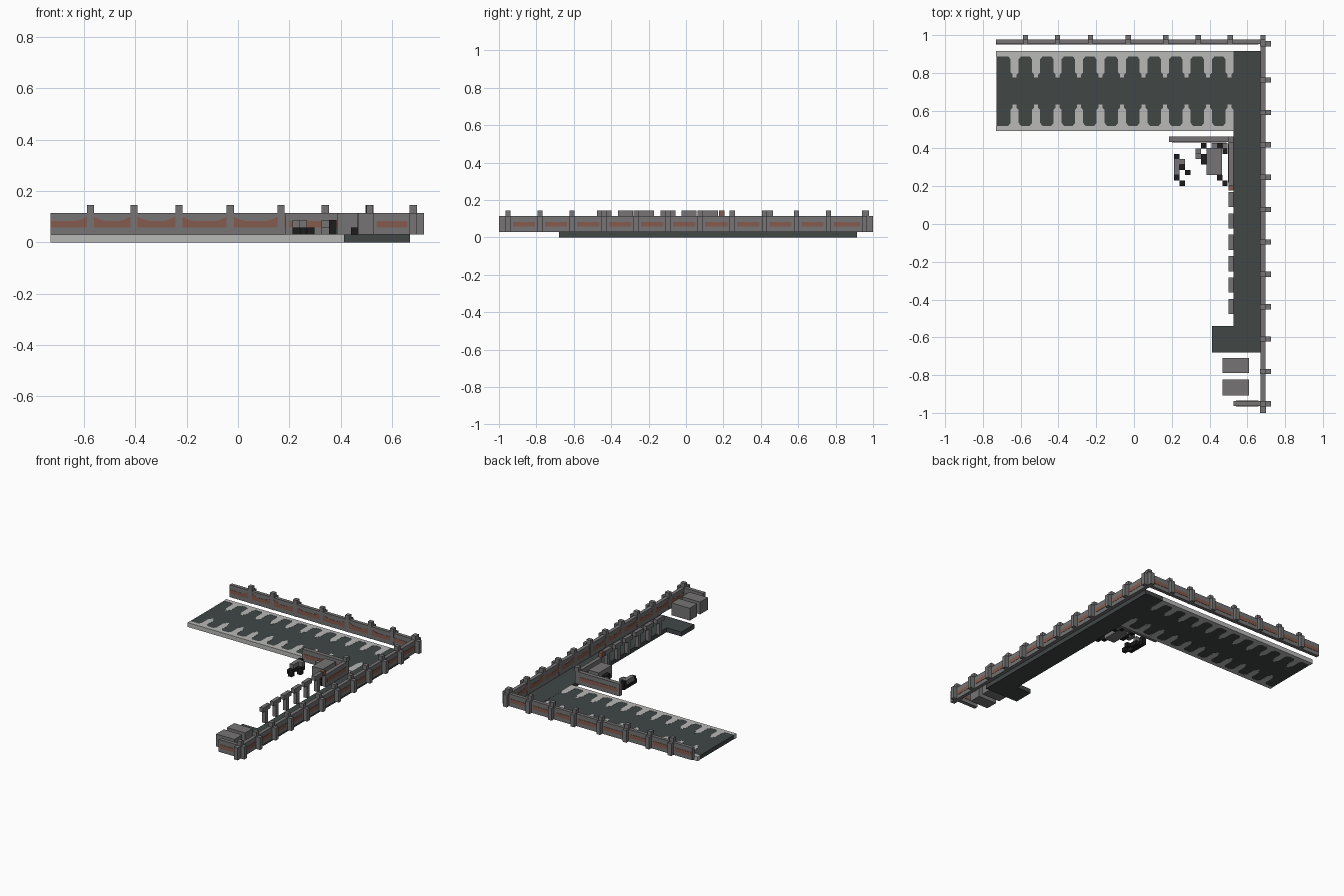
import bpy, bmesh
from mathutils import Vector

cube = bpy.data.objects.get("Cube")
if cube:
    bpy.data.objects.remove(cube, do_unlink=True)


def material(name, r, g, b):
    m = bpy.data.materials.new(name)
    m.use_nodes = True
    m.diffuse_color = (r, g, b, 1)
    bsdf = next(n for n in m.node_tree.nodes if n.type == 'BSDF_PRINCIPLED')
    bsdf.inputs["Base Color"].default_value = (r, g, b, 1)
    return m


GREY = material("wall grey", .18, .175, .175)
DARK = material("dark floor", .052, .063, .062)
LIGHT = material("light kerb", .48, .48, .475)
RUST = material("rust stripe", .235, .105, .078)
BLACK = material("black", .012, .012, .012)

FLOOR, WALL, TOP = .03, .115, .145


def finish(name, bm, mat):
    bmesh.ops.recalc_face_normals(bm, faces=bm.faces)
    me = bpy.data.meshes.new(name)
    bm.to_mesh(me)
    bm.free()
    me.materials.append(mat)
    ob = bpy.data.objects.new(name, me)
    bpy.context.scene.collection.objects.link(ob)
    return ob


def boxes(name, mat, ranges):
    """One object from boxes given as (x0, x1, y0, y1, z0, z1)."""
    bm = bmesh.new()
    for x0, x1, y0, y1, z0, z1 in ranges:
        vs = bmesh.ops.create_cube(bm, size=1)["verts"]
        for v in vs:
            v.co = (x1 if v.co.x > 0 else x0, y1 if v.co.y > 0 else y0,
                    z1 if v.co.z > 0 else z0)
    return finish(name, bm, mat)


def prisms(name, mat, outlines, depth):
    """One object from 3D outlines, each extruded by depth."""
    bm = bmesh.new()
    for pts in outlines:
        f = bm.faces.new([bm.verts.new(p) for p in pts])
        ext = bmesh.ops.extrude_face_region(bm, geom=[f])["geom"]
        bmesh.ops.translate(bm, vec=Vector(depth),
                            verts=[g for g in ext if isinstance(g, bmesh.types.BMVert)])
        bm.faces.ensure_lookup_table()
    return finish(name, bm, mat)


def stripe_outline(start, end, peaks, steps):
    """Painted band whose top edge sweeps up at each post."""
    top = []
    for i in range(steps + 1):
        u = start + (end - start) * i / steps
        rise = max([max(0, 1 - abs(u - p) / .07) ** 2 for p in peaks] + [0])
        top.append((u, .083 + .028 * rise))
    return [(start, .057), (end, .057)] + top[::-1]


# floors
boxes("corridor_floor", DARK, [(.526, .67, -.68, .915, 0, FLOOR),
                               (.413, .526, -.68, -.54, 0, FLOOR)])
boxes("road_surface", DARK, [(-.729, .526, .5, .907, .001, FLOOR - .001)])

# kerbs with a tooth between each pair of bays, mirrored across the road
MID = .7035
kerbs, teeth = [], []
for s in (1, -1):
    ya, yb = sorted((MID + s * .184, MID + s * .2115))
    kerbs.append((-.73, .526, ya, yb, 0, FLOOR))
    for k in range(11):
        cx = -.632 + .1138 * k
        half = [(.034, .184), (.021, .168), (.021, .098), (.01, .088), (.01, .072)]
        outline = [(cx - w, d) for w, d in half] + [(cx + w, d) for w, d in half[::-1]]
        teeth.append([(min(x, .526), MID + s * d, 0) for x, d in outline])
boxes("road_kerbs", LIGHT, kerbs)
prisms("bay_dividers", LIGHT, teeth, (0, 0, FLOOR))

# outer walls
boxes("back_wall", GREY, [(-.73, .67, .952, .976, FLOOR, WALL)])
boxes("side_wall", GREY, [(.67, .695, -.965, .976, FLOOR, WALL)])
boxes("front_wall", GREY, [(.527, .67, -.963, -.937, FLOOR, WALL)])

# posts: a raised cap over the wall and a lower buttress outside
back_posts = [-.574, -.405, -.23, -.03, .168, .34, .51]
side_posts = [-.952 + .1714 * i for i in range(11)] + [.955]
H = .014
posts = []
for x in back_posts + [.683]:
    posts += [(x - H, x + H, .95, .978, FLOOR, TOP),
              (x - H, x + H, .978, 1, FLOOR, WALL)]
for y in side_posts:
    posts += [(.668, .698, y - H, y + H, FLOOR, TOP),
              (.698, .725, y - H, y + H, FLOOR, WALL)]
posts.append((.668, .698, -1, -.96, FLOOR, WALL))
boxes("wall_posts", GREY, posts)

# stripes on the inner faces, swept up at the posts
prisms("back_wall_inner_stripe", RUST,
       [[(u, .9505, z) for u, z in stripe_outline(-.73, .66, back_posts[:-1], 160)]],
       (0, .002, 0))
prisms("side_wall_inner_stripe", RUST,
       [[(.6685, u, z) for u, z in stripe_outline(-.93, .94, side_posts, 200)]],
       (.002, 0, 0))

# stripes on the outer faces, broken between the posts
GAP = .026
ends = [-.73 - GAP] + back_posts + [.683]
boxes("back_wall_outer_stripe", RUST,
      [(a + GAP, b - GAP, .975, .978, .057, .083) for a, b in zip(ends, ends[1:])])
boxes("side_wall_outer_stripe", RUST,
      [(.694, .697, a + GAP, b - GAP, .057, .083)
       for a, b in zip(side_posts, side_posts[1:])])
boxes("front_wall_stripe", RUST, [(.54, .66, -.965, -.935, .057, .083)])

# inner corner wall
boxes("inner_wall", GREY, [(.185, .526, .434, .462, FLOOR, WALL),
                           (.5, .526, .205, .434, FLOOR, WALL),
                           (.498, .528, .432, .464, WALL, TOP)])
boxes("inner_wall_stripe", RUST, [(.2, .49, .432, .464, .057, .083),
                                  (.498, .528, .22, .425, .057, .083)])
boxes("inner_wall_end", RUST, [(.5, .526, .177, .205, WALL, TOP)])

# railing of separate T-shaped supports
rail = []
for i in range(6):
    y = -.437 + .1134 * i
    rail += [(.5, .526, y - .04, y + .04, WALL, TOP),
             (.5, .526, y - H, y + H, FLOOR, WALL)]
boxes("railing", GREY, rail)

# storage boxes
boxes("crates", GREY, [(.468, .608, -.79, -.71, FLOOR, WALL),
                       (.468, .608, -.907, -.822, FLOOR, WALL),
                       (.385, .466, .26, .402, FLOOR, WALL)])

# scattered debris blocks on a small grid
U = .0283


def blocks(name, mat, cells):
    boxes(name, mat, [(.213 + i * U, .213 + (i + 1) * U, .23 + j * U, .23 + (j + 1) * U,
                       FLOOR + k * U, FLOOR + (k + 1) * U) for i, j, k in cells])


blocks("black_debris", BLACK,
       [(0, 0, 0), (0, 1, 0), (0, 2, 0), (0, 3, 0), (0, 4, 0), (1, 2, 0), (1, 3, 0),
        (2, 1, 0), (1, -1, 0), (0, 4, 1), (5, 4, 0), (5, 4, 1), (5, 3, 0), (5, 3, 1),
        (5, 6, 0), (8, 6, 0), (9, 5, 0), (8, 0, 0), (9, -1, 0)])
blocks("grey_debris", GREY,
       [(0, 1, 1), (0, 2, 1), (0, 3, 1), (1, 3, 1), (4, 4, 0), (4, 5, 0), (4, 5, 1),
        (7, 6, 0), (9, 6, 0), (9, 6, 1)])
